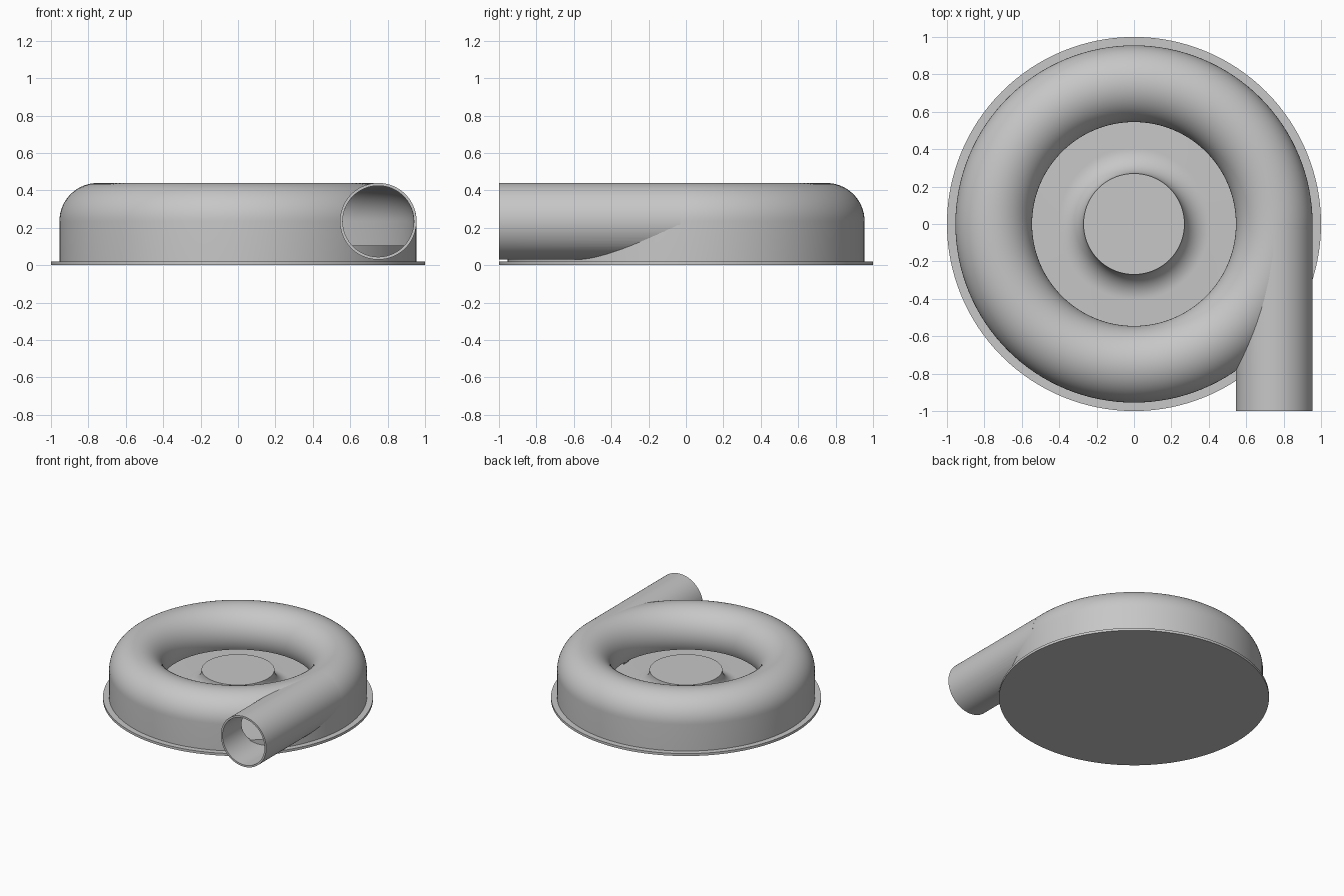
import bpy, bmesh
from math import cos, sin, pi, radians
from mathutils import Matrix

cube = bpy.data.objects.get("Cube")
if cube:
    bpy.data.objects.remove(cube)

# Main dimensions
TUBE_R, TUBE_Z = 0.75, 0.235      # centre of the scroll tube
OUTER, INNER = 0.205, 0.19        # tube radii outside and inside
BASE_Z, FLOOR_Z = 0.02, 0.105
LIP = 208                         # angle where the inner lip ends

grey = bpy.data.materials.new("plain_grey")
grey.use_nodes = True
colour = (0.57, 0.57, 0.57, 1)
grey.diffuse_color = colour
grey.node_tree.nodes["Principled BSDF"].inputs["Base Color"].default_value = colour


def arc(cx, cz, r, start, end, steps):
    angles = [radians(start + (end - start) * i / steps) for i in range(steps + 1)]
    return [(cx + r * cos(a), cz + r * sin(a)) for a in angles]


def lathe(name, profile, closed, steps=128, matrix=None):
    """Revolve a radius/height profile around z."""
    bm = bmesh.new()
    verts = [bm.verts.new((r, 0, z)) for r, z in profile]
    pairs = list(zip(verts, verts[1:]))
    if closed:
        pairs.append((verts[-1], verts[0]))
    edges = [bm.edges.new(p) for p in pairs]
    bmesh.ops.spin(bm, geom=verts + edges, cent=(0, 0, 0), axis=(0, 0, 1),
                   angle=2 * pi, steps=steps)
    bmesh.ops.remove_doubles(bm, verts=bm.verts, dist=1e-5)
    if matrix:
        bm.transform(matrix)
    bmesh.ops.recalc_face_normals(bm, faces=bm.faces)
    mesh = bpy.data.meshes.new(name)
    bm.to_mesh(mesh)
    bm.free()
    mesh.materials.append(grey)
    obj = bpy.data.objects.new(name, mesh)
    bpy.context.collection.objects.link(obj)
    return obj


def subtract(obj, cutter):
    cutter.hide_render = True
    mod = obj.modifiers.new("cut", 'BOOLEAN')
    mod.operation, mod.solver, mod.object = 'DIFFERENCE', 'EXACT', cutter
    graph = bpy.context.evaluated_depsgraph_get()
    mesh = bpy.data.meshes.new_from_object(obj.evaluated_get(graph))
    obj.modifiers.clear()
    obj.data = mesh
    bpy.data.objects.remove(cutter)


# Base plate
base = lathe("base_plate", [(0, 0), (1, 0), (1, BASE_Z), (0, BASE_Z)], False)

# Raised floor with the flared hub in the middle
hub = lathe("floor_and_hub",
            [(0, 0.01), (0.948, 0.01), (0.948, FLOOR_Z)]
            + arc(0.405, 0.24, 0.135, 270, 180, 14) + [(0, 0.24)], False)

# Scroll casing: straight outer wall rolling over into the inner lip
shell = lathe("scroll_casing",
              [(TUBE_R + OUTER, BASE_Z)] + arc(TUBE_R, TUBE_Z, OUTER, 0, LIP, 36)
              + arc(TUBE_R, TUBE_Z, INNER, LIP, 0, 36)
              + [(TUBE_R + INNER, BASE_Z)], True)

# Outlet pipe, tangent to the scroll
to_pipe = Matrix.Translation((TUBE_R, 0, TUBE_Z)) @ Matrix.Rotation(pi / 2, 4, 'X')
pipe = lathe("outlet_pipe",
             [(INNER, 0.03), (OUTER, 0.03), (OUTER, 1), (INNER, 1)], True, 72, to_pipe)

# Open the casing into the pipe, and trim the pipe out of the cavity
bore = lathe("bore_cutter", [(0, 0.05), (INNER, 0.05), (INNER, 1.1), (0, 1.1)],
             False, 72, to_pipe)
subtract(shell, bore)
cavity = lathe("cavity_cutter", arc(TUBE_R, TUBE_Z, INNER, 0, LIP, 36)
               + [(0.59, 0.1), (TUBE_R + INNER, 0.1)], True)
subtract(pipe, cavity)

# Smooth shading with crisp edges
bpy.ops.object.select_all(action='DESELECT')
for obj in (base, hub, shell, pipe):
    obj.select_set(True)
bpy.context.view_layer.objects.active = shell
bpy.ops.object.shade_smooth_by_angle(angle=radians(30))
